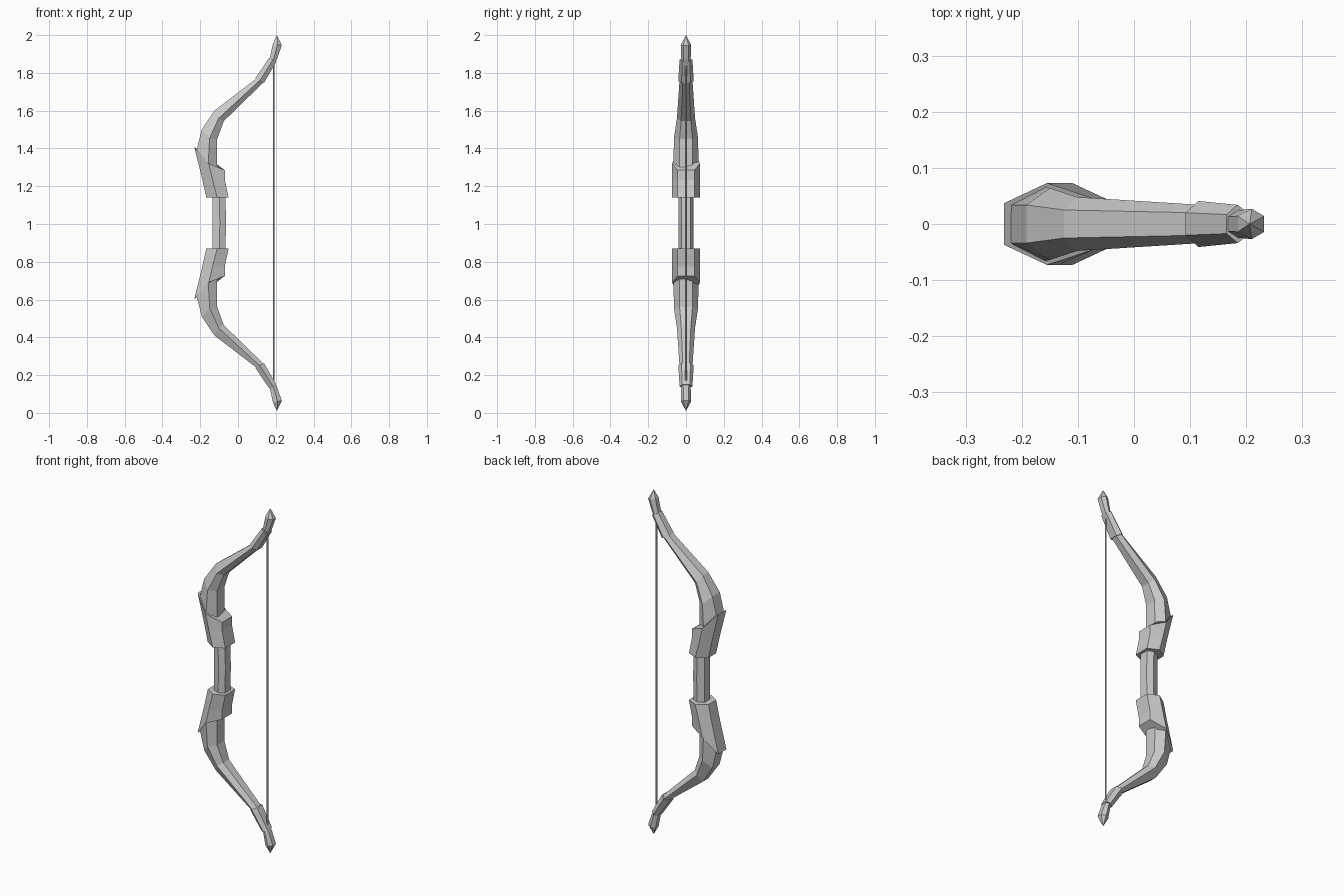
import bpy, bmesh

MID_Z = 1.005  # mirror plane between the two limbs

grey = bpy.data.materials.new("plain grey")
grey.diffuse_color = (0.6, 0.6, 0.6, 1)


def loft(name, rings, apex=None):
    """Six-sided tube. Ring = outer (x, z, half width), side (...), inner (...)."""
    bm = bmesh.new()
    loops = []
    for o, s, i in rings:
        pts = [(o[0], -o[2], o[1]), (s[0], -s[2], s[1]), (i[0], -i[2], i[1]),
               (i[0], i[2], i[1]), (s[0], s[2], s[1]), (o[0], o[2], o[1])]
        loops.append([bm.verts.new(p) for p in pts])
    for a, b in zip(loops, loops[1:]):
        for k in range(6):
            n = (k + 1) % 6
            bm.faces.new((a[k], a[n], b[n], b[k]))
    bm.faces.new(loops[0][::-1])
    if apex:
        tip = bm.verts.new(apex)
        for k in range(6):
            bm.faces.new((loops[-1][k], loops[-1][(k + 1) % 6], tip))
    else:
        bm.faces.new(loops[-1])
    bmesh.ops.recalc_face_normals(bm, faces=bm.faces)
    me = bpy.data.meshes.new(name)
    bm.to_mesh(me)
    bm.free()
    me.materials.append(grey)
    ob = bpy.data.objects.new(name, me)
    bpy.context.collection.objects.link(ob)
    return ob


# Mirror centre for the paired parts
centre = bpy.data.objects.new("mirror_centre", None)
centre.location.z = MID_Z
centre.hide_render = True
bpy.context.collection.objects.link(centre)


def paired(ob):
    m = ob.modifiers.new("Mirror", "MIRROR")
    m.use_axis = (False, False, True)
    m.mirror_object = centre
    m.use_mirror_merge = False


# Grip
loft("grip", [
    ((-0.135, z, 0.025), (-0.10 + d, z, 0.04), (-0.067 + d, z, 0.025))
    for z, d in ((0.82, 0), (0.93, 0.002), (1.005, 0.004), (1.08, 0.002), (1.19, 0))])

# Guards above and below the grip
paired(loft("guard", [
    ((-0.168, 1.14, 0.035), (-0.11, 1.14, 0.073), (-0.05, 1.14, 0.045)),
    ((-0.19, 1.24, 0.036), (-0.135, 1.235, 0.073), (-0.07, 1.235, 0.045)),
    ((-0.232, 1.408, 0.037), (-0.155, 1.32, 0.073), (-0.07, 1.285, 0.045))]))

# Curved limbs
paired(loft("limb", [
    ((-0.19, 1.25, 0.033), (-0.15, 1.25, 0.063), (-0.10, 1.25, 0.035)),
    ((-0.221, 1.385, 0.034), (-0.158, 1.32, 0.066), (-0.11, 1.31, 0.035)),
    ((-0.192, 1.50, 0.034), (-0.15, 1.455, 0.064), (-0.11, 1.45, 0.034)),
    ((-0.125, 1.60, 0.025), (-0.102, 1.56, 0.048), (-0.075, 1.545, 0.026)),
    ((0.11, 1.78, 0.02), (0.12, 1.765, 0.034), (0.135, 1.75, 0.017)),
    ((0.15, 1.835, 0.016), (0.16, 1.83, 0.027), (0.18, 1.82, 0.015))]))

# Collars near the limb ends
paired(loft("collar", [
    ((0.092, 1.772, 0.02), (0.115, 1.757, 0.041), (0.138, 1.747, 0.024)),
    ((0.165, 1.88, 0.017), (0.185, 1.87, 0.034), (0.203, 1.86, 0.02))]))

# Pointed tips
paired(loft("tip", [
    ((0.155, 1.84, 0.013), (0.175, 1.84, 0.024), (0.19, 1.84, 0.014)),
    ((0.17, 1.885, 0.013), (0.19, 1.88, 0.025), (0.207, 1.875, 0.014)),
    ((0.185, 1.955, 0.014), (0.21, 1.95, 0.027), (0.232, 1.945, 0.014))],
    apex=(0.206, 0, 2.0)))

# Bowstring
bpy.ops.mesh.primitive_cylinder_add(vertices=6, radius=0.005, depth=1.71,
                                    location=(0.189, 0, MID_Z))
string = bpy.context.object
string.name = "bowstring"
string.data.materials.append(grey)
